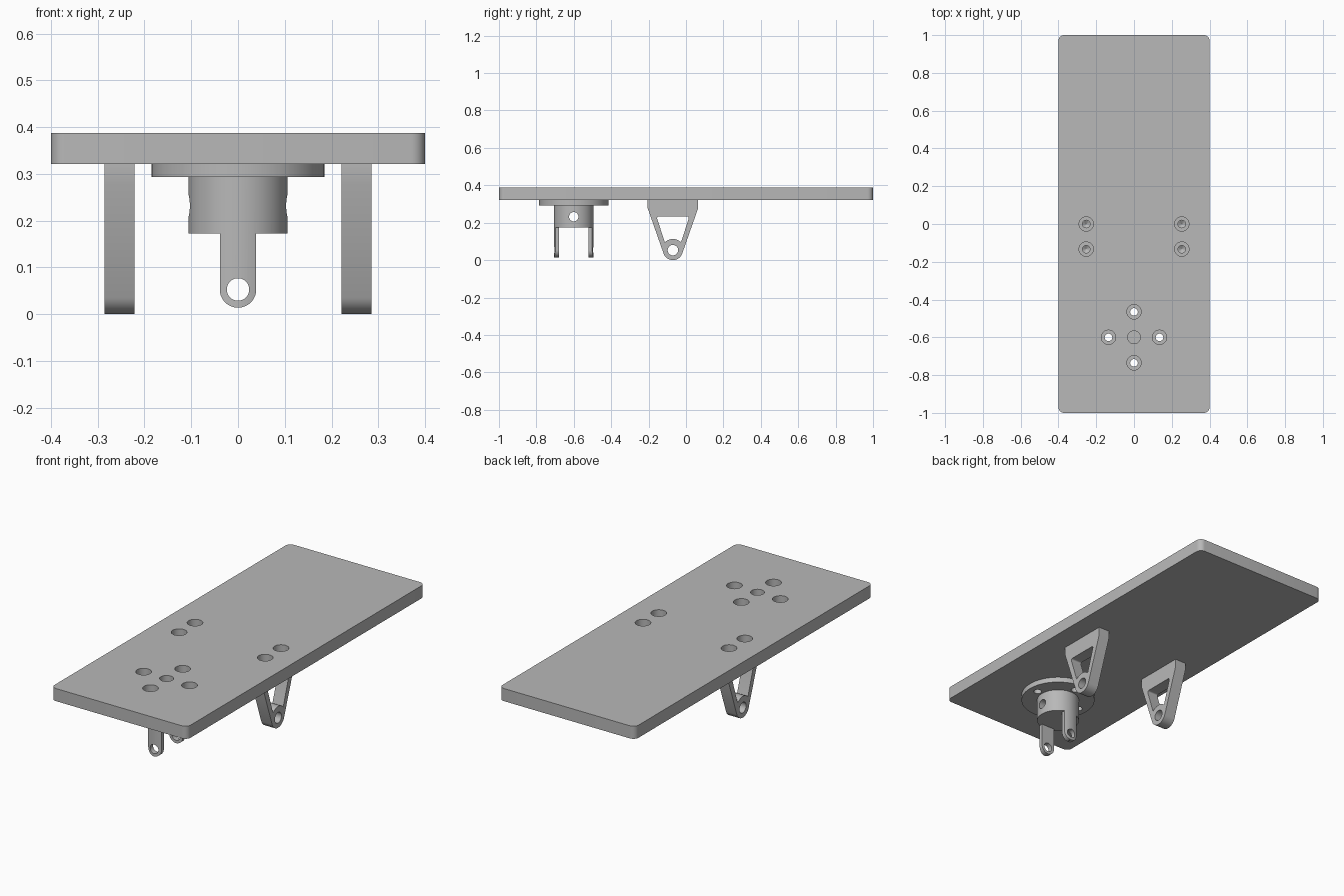
import bpy, bmesh, math
from mathutils import Matrix, Vector

cube = bpy.data.objects.get("Cube")
if cube:
    bpy.data.objects.remove(cube, do_unlink=True)

grey = bpy.data.materials.new("grey metal")
grey.use_nodes = True
COLOR = (0.48, 0.48, 0.48, 1)
grey.diffuse_color = COLOR
grey.node_tree.nodes["Principled BSDF"].inputs["Base Color"].default_value = COLOR


def arc(cx, cy, r, a0, a1, n):
    """Points along an arc, angles in degrees."""
    angles = [math.radians(a0 + (a1 - a0) * i / n) for i in range(n + 1)]
    return [(cx + r * math.cos(a), cy + r * math.sin(a)) for a in angles]


def prism(name, points, axis, lo, hi, rounded=0, radius=0.0):
    """Extrude a profile along an axis; the first `rounded` corners get a fillet."""
    place = {"x": lambda u, v: (lo, u, v),
             "y": lambda u, v: (u, lo, v),
             "z": lambda u, v: (u, v, lo)}[axis]
    bm = bmesh.new()
    verts = [bm.verts.new(place(u, v)) for u, v in points]
    bm.faces.new(verts)
    if rounded:
        bmesh.ops.bevel(bm, geom=verts[:rounded], offset=radius, segments=6,
                        profile=0.5, affect="VERTICES")
    shift = Vector([hi - lo if a == axis else 0 for a in "xyz"])
    out = bmesh.ops.extrude_face_region(bm, geom=bm.faces[:])
    moved = [g for g in out["geom"] if isinstance(g, bmesh.types.BMVert)]
    bmesh.ops.translate(bm, verts=moved, vec=shift)
    bmesh.ops.recalc_face_normals(bm, faces=bm.faces[:])
    return add_object(name, bm)


def add_object(name, bm):
    mesh = bpy.data.meshes.new(name)
    bm.to_mesh(mesh)
    bm.free()
    mesh.materials.append(grey)
    obj = bpy.data.objects.new(name, mesh)
    bpy.context.collection.objects.link(obj)
    return obj


def rod(name, axis, u, v, r, lo, hi, r_end=None, sides=48):
    """Cylinder or cone along an axis; r is at lo, r_end at hi."""
    bm = bmesh.new()
    bmesh.ops.create_cone(bm, cap_ends=True, segments=sides, radius1=r,
                          radius2=r if r_end is None else r_end, depth=hi - lo)
    mid = (lo + hi) / 2
    turn = {"x": Matrix.Rotation(math.pi / 2, 4, "Y"),
            "y": Matrix.Rotation(-math.pi / 2, 4, "X"), "z": Matrix()}[axis]
    spot = {"x": (mid, u, v), "y": (u, mid, v), "z": (u, v, mid)}[axis]
    bmesh.ops.transform(bm, matrix=Matrix.Translation(spot) @ turn, verts=bm.verts[:])
    return add_object(name, bm)


def carve(obj, cutters, operation="DIFFERENCE"):
    """Apply boolean cutters, then discard them."""
    bpy.context.view_layer.objects.active = obj
    for cutter in cutters:
        cutter.hide_render = True
        mod = obj.modifiers.new("cut", "BOOLEAN")
        mod.operation, mod.solver, mod.object = operation, "EXACT", cutter
        bpy.ops.object.modifier_apply(modifier=mod.name)
        bpy.data.objects.remove(cutter, do_unlink=True)


# Key heights and positions
TOP, UNDER, FLANGE_Z, BODY_Z = 0.388, 0.321, 0.293, 0.173
FORK_Y, BOLT_R, PIN_Z = -0.6, 0.135, 0.053
ARM_X, ARM_Y = 0.253, -0.07
flange_bolts = [(BOLT_R, FORK_Y), (-BOLT_R, FORK_Y),
                (0, FORK_Y + BOLT_R), (0, FORK_Y - BOLT_R)]
arm_bolts = [(s * ARM_X, y) for s in (-1, 1) for y in (0.0, -0.133)]

# Deck plate with counterbored bolt holes and a central locating hole
deck = prism("deck_plate", [(-0.4, -1), (0.4, -1), (0.4, 1), (-0.4, 1)],
             "z", UNDER, TOP, rounded=4, radius=0.03)
cuts = [rod("locating_hole", "z", 0, FORK_Y, 0.034, UNDER - 0.05, TOP + 0.05)]
for x, y in flange_bolts + arm_bolts:
    cuts.append(rod("counterbore", "z", x, y, 0.038, TOP - 0.04, TOP + 0.05))
    cuts.append(rod("bolt_hole", "z", x, y, 0.02, UNDER - 0.05, TOP))
carve(deck, cuts)

# Round flange under the deck
flange = rod("fork_flange", "z", 0, FORK_Y, 0.185, FLANGE_Z, UNDER, sides=96)
carve(flange, [rod("bolt_hole", "z", x, y, 0.02, 0.2, 0.4) for x, y in flange_bolts])

# Fork: round body with two rounded prongs below
fork = rod("fork_body", "z", 0, FORK_Y, 0.106, 0.0, FLANGE_Z, sides=96)
outline = ([(0.2, 0.4), (-0.2, 0.4), (-0.2, BODY_Z), (-0.039, BODY_Z)]
           + arc(0, PIN_Z, 0.039, 180, 360, 24) + [(0.039, BODY_Z), (0.2, BODY_Z)])
carve(fork, [prism("fork_outline", outline, "y", FORK_Y - 0.2, FORK_Y + 0.2)], "INTERSECT")
slot = [(FORK_Y - 0.079, -0.1), (FORK_Y + 0.079, -0.1),
        (FORK_Y + 0.079, BODY_Z), (FORK_Y - 0.079, BODY_Z)]
carve(fork, [prism("fork_slot", slot, "x", -0.2, 0.2),
             rod("pin_hole", "y", 0, PIN_Z, 0.024, FORK_Y - 0.2, FORK_Y + 0.2),
             rod("cross_hole", "x", FORK_Y, 0.232, 0.025, -0.2, 0.2)])

# Side brackets: tapered plate, rounded eye and open window
EYE, HALF, SHOULDER = 0.053, 0.135, 0.278
rise = SHOULDER - EYE
tangent = math.degrees(math.atan2(rise, HALF) - math.acos(EYE / math.hypot(rise, HALF)))
for side, sign in (("left", 1), ("right", -1)):
    x0, x1 = sign * ARM_X - 0.032, sign * ARM_X + 0.032
    profile = ([(ARM_Y + HALF, UNDER), (ARM_Y - HALF, UNDER), (ARM_Y - HALF, SHOULDER)]
               + arc(ARM_Y, EYE, EYE, 180 - tangent, 360 + tangent, 32)
               + [(ARM_Y + HALF, SHOULDER)])
    bracket = prism(side + "_bracket", profile, "x", x0, x1)
    window = ([(ARM_Y + 0.088, 0.233), (ARM_Y - 0.088, 0.233)]
              + arc(ARM_Y, EYE, 0.06, 136, 44, 12))
    cuts = [prism("window", window, "x", x0 - 0.1, x1 + 0.1, rounded=2, radius=0.012),
            rod("eye_hole", "x", ARM_Y, EYE, 0.028, x0 - 0.1, x1 + 0.1)]
    for x, y in arm_bolts:
        if x * sign > 0:
            cuts.append(rod("tapped_hole", "z", x, y, 0.02, 0.27, 0.4))
            cuts.append(rod("drill_tip", "z", x, y, 0.001, 0.258, 0.2705, 0.02))
    carve(bracket, cuts)

# Smooth round surfaces, keep edges sharp
for obj in (o for o in bpy.context.scene.objects if o.type == "MESH"):
    bpy.ops.object.select_all(action="DESELECT")
    obj.select_set(True)
    bpy.context.view_layer.objects.active = obj
    bpy.ops.object.shade_smooth_by_angle(angle=math.radians(30))
